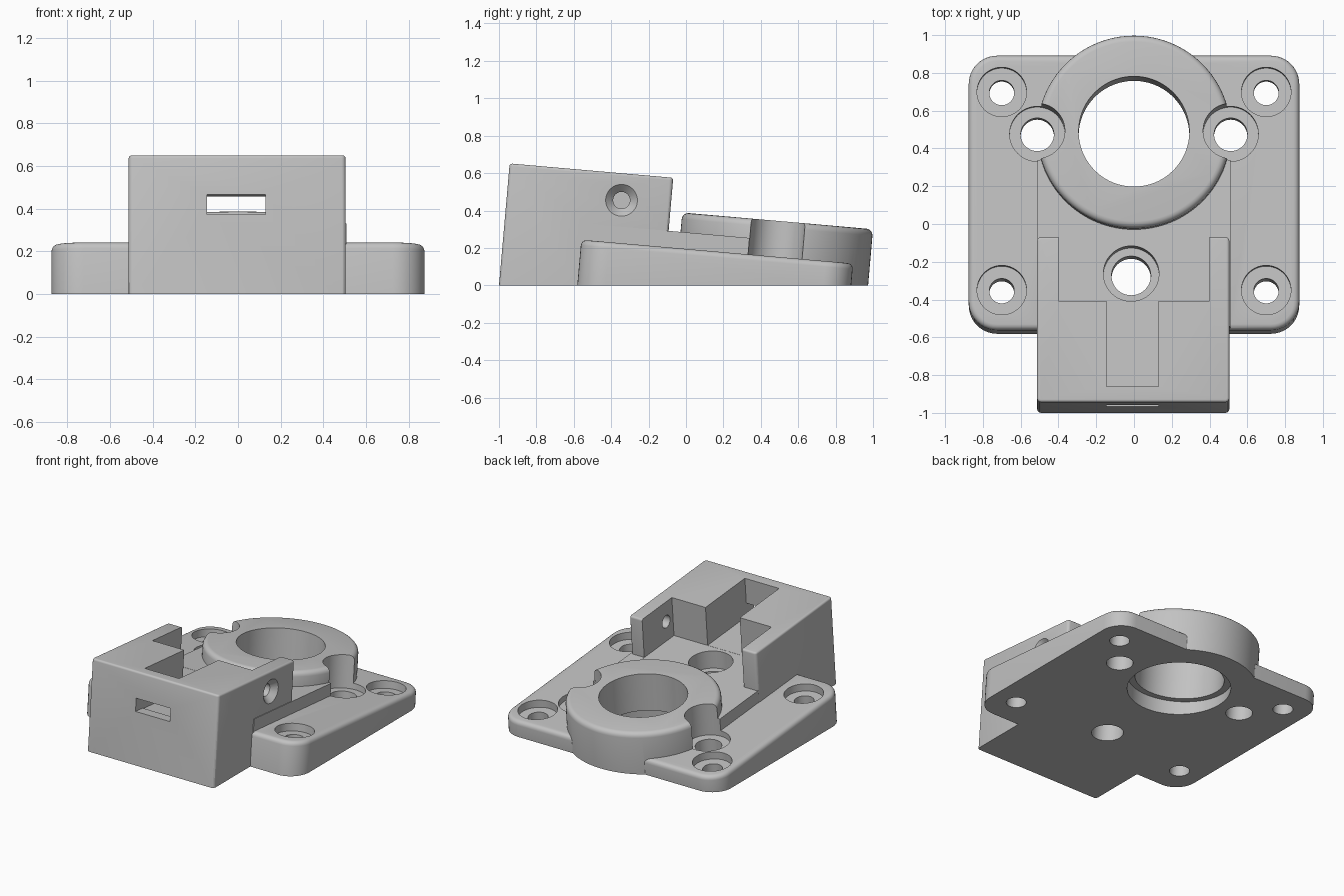
import bpy, bmesh, math
from mathutils import Matrix

old = bpy.data.objects.get("Cube")
if old:
    bpy.data.objects.remove(old, do_unlink=True)

# Everything is built level, then tipped forward; the ground cut is tipped the other way
TILT = Matrix.Rotation(math.radians(-5), 4, 'X')
FLOOR = 0.282        # platform height

grey = bpy.data.materials.new("plain grey")
grey.use_nodes = True
grey.diffuse_color = (0.54, 0.54, 0.54, 1)
grey.node_tree.nodes["Principled BSDF"].inputs["Base Color"].default_value = (0.54, 0.54, 0.54, 1)


def finish(bm, name):
    bmesh.ops.remove_doubles(bm, verts=bm.verts, dist=1e-5)
    bmesh.ops.recalc_face_normals(bm, faces=bm.faces)
    me = bpy.data.meshes.new(name)
    bm.to_mesh(me)
    bm.free()
    me.materials.append(grey)
    ob = bpy.data.objects.new(name, me)
    bpy.context.collection.objects.link(ob)
    return ob


def bevel(bm, edges, size, segments):
    bmesh.ops.bevel(bm, geom=edges, offset=size, segments=segments, profile=0.5, affect='EDGES')


def round_top(bm, size):
    bm.normal_update()
    top = max(v.co.z for v in bm.verts)
    rim = [e for e in bm.edges
           if all(v.co.z > top - 1e-4 for v in e.verts)
           and any(abs(f.normal.z) < 0.5 for f in e.link_faces)]
    bevel(bm, rim, size, 4)


def box(name, x, y, z, corner=0, top=0, segments=10):
    bm = bmesh.new()
    bmesh.ops.create_cube(bm, size=1)
    for v in bm.verts:
        v.co = [lo + (c + 0.5) * (hi - lo) for c, (lo, hi) in zip(v.co, (x, y, z))]
    if corner:
        upright = [e for e in bm.edges if abs(e.verts[0].co.z - e.verts[1].co.z) > 1e-3]
        bevel(bm, upright, corner, segments)
    if top:
        round_top(bm, top)
    return finish(bm, name)


def rod(name, x, y, z, r, top=0, sides=64):
    bm = bmesh.new()
    bmesh.ops.create_cone(bm, cap_ends=True, segments=sides, radius1=r, radius2=r, depth=z[1] - z[0])
    bm.transform(Matrix.Translation((x, y, sum(z) / 2)))
    if top:
        round_top(bm, top)
    return finish(bm, name)


def cross_cone(name, x, y, z, r1, r2):
    # Round cutter lying along x
    bm = bmesh.new()
    bmesh.ops.create_cone(bm, cap_ends=True, segments=40, radius1=r1, radius2=r2, depth=x[1] - x[0])
    bm.transform(Matrix.Translation((sum(x) / 2, y, z)) @ Matrix.Rotation(math.pi / 2, 4, 'Y'))
    return finish(bm, name)


def combine(body, tool, op):
    mod = body.modifiers.new(op.lower(), 'BOOLEAN')
    mod.operation, mod.solver, mod.object = op, 'EXACT', tool
    bpy.context.view_layer.objects.active = body
    bpy.ops.object.modifier_apply(modifier=mod.name)
    bpy.data.objects.remove(tool, do_unlink=True)


# Solid parts, reaching below ground to different depths
body = box("mount_bracket", (-0.875, 0.875), (-0.579, 0.88), (-0.3, 0.194), 0.15, 0.03)
for part in (
    box("platform", (-0.51, 0.51), (-0.57, 0.458), (-0.27, FLOOR)),
    box("housing_block", (-0.513, 0.505), (-0.996, -0.118), (-0.35, 0.567), 0.02, 0.014, 3),
    rod("bearing_ring", 0, 0.458, (-0.4, 0.386), 0.512, 0.035, 128),
):
    combine(body, part, 'UNION')

# Flat underside
trim = box("ground_trim", (-2, 2), (-2, 2), (-2, 0))
trim.data.transform(TILT.inverted())
cuts = [trim]

# Openings in the housing block
cuts += [
    box("pocket", (-0.4, 0.4), (-0.46, -0.1), (FLOOR - 0.001, 0.8)),
    box("channel", (-0.145, 0.13), (-0.913, -0.4), (FLOOR, 0.9)),
    box("front_slot", (-0.145, 0.13), (-1.2, -0.85), (0.287, 0.38)),
    cross_cone("side_hole", (0.3, 0.6), -0.383, 0.423, 0.045, 0.045),
    cross_cone("side_countersink", (0.465, 0.525), -0.383, 0.423, 0.045, 0.105),
]

# Main bore with a wider seat underneath
cuts += [
    rod("bore_seat", 0, 0.458, (-0.8, 0.11), 0.34, sides=128),
    rod("bore", 0, 0.458, (-1, 1), 0.293, sides=128),
]

# Counterbored screw holes: corners, ring sides and pocket
for side in (-1, 1):
    for y in (-0.368, 0.685):
        cuts += [rod("corner_counterbore", side * 0.7, y, (0.14, 0.9), 0.131),
                 rod("corner_hole", side * 0.7, y, (-1, 1), 0.066)]
    cuts += [rod("ring_notch", side * 0.512, 0.462, (0.152, 0.9), 0.146),
             rod("ring_hole", side * 0.512, 0.462, (-1, 1), 0.088)]
cuts += [rod("pocket_counterbore", -0.015, -0.288, (0.152, 0.5), 0.147),
         rod("pocket_hole", -0.015, -0.288, (-1, 0.45), 0.104)]

for tool in cuts:
    combine(body, tool, 'DIFFERENCE')

body.data.transform(TILT)
bpy.ops.object.select_all(action='DESELECT')
body.select_set(True)
bpy.context.view_layer.objects.active = body
bpy.ops.object.shade_smooth_by_angle(angle=math.radians(30))
